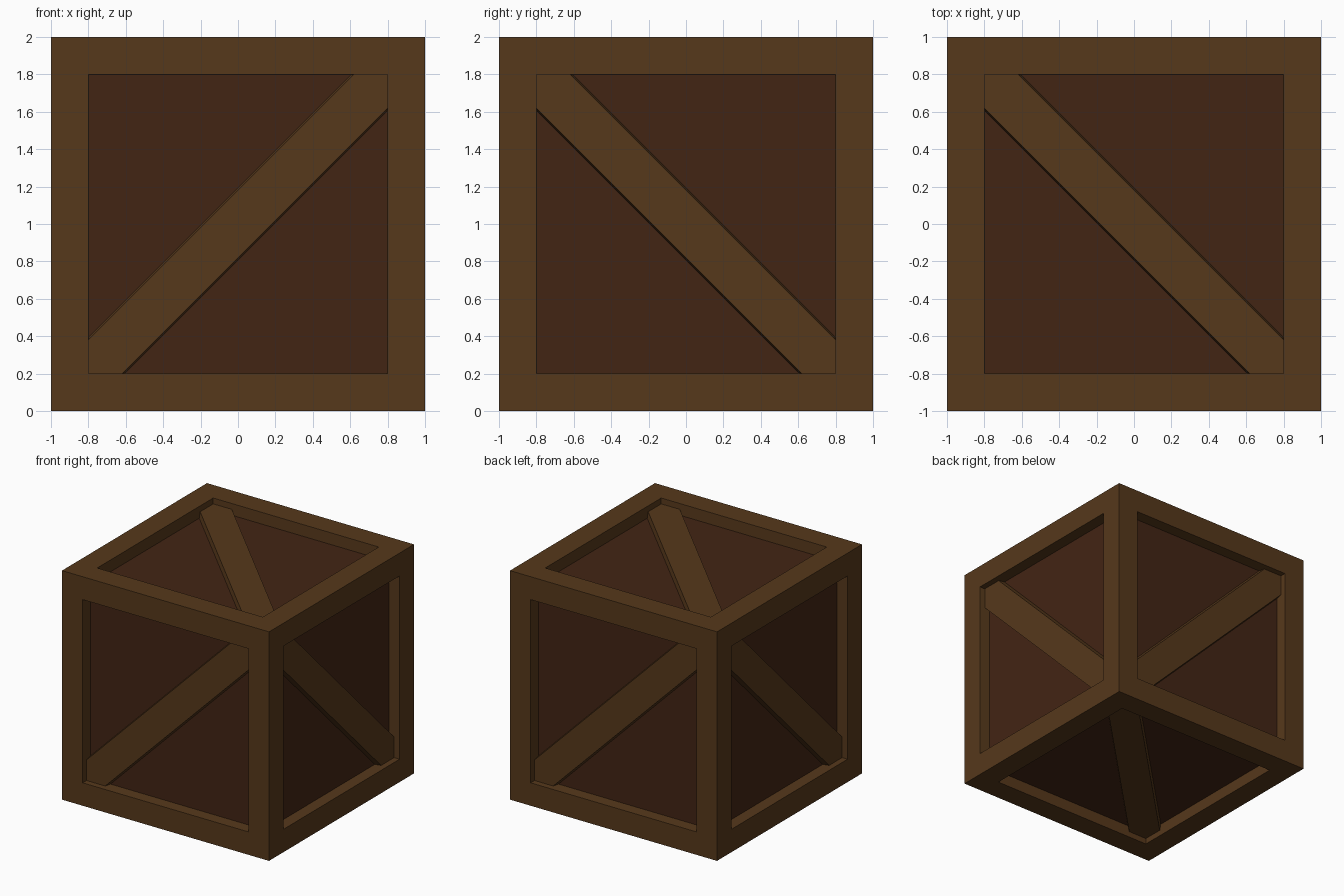
import bpy, bmesh
from mathutils import Vector

if "Cube" in bpy.data.objects:
    bpy.data.objects.remove(bpy.data.objects["Cube"])

CENTRE = Vector((0, 0, 1))
OPEN = 0.8          # half size of each framed opening


def material(name, rgb):
    m = bpy.data.materials.new(name)
    m.diffuse_color = (*rgb, 1)
    m.use_nodes = True
    m.node_tree.nodes["Principled BSDF"].inputs["Base Color"].default_value = m.diffuse_color
    return m


def finish(bm, name, mat):
    bmesh.ops.recalc_face_normals(bm, faces=bm.faces)
    me = bpy.data.meshes.new(name)
    bm.to_mesh(me)
    bm.free()
    me.materials.append(mat)
    ob = bpy.data.objects.new(name, me)
    ob.location = CENTRE
    bpy.context.collection.objects.link(ob)
    return ob


light_wood = material("light_wood", (0.093, 0.040, 0.011))
dark_wood = material("dark_wood", (0.055, 0.018, 0.007))

# Inner box whose sides are the recessed panels
bm = bmesh.new()
bmesh.ops.create_cube(bm, size=1.8)
finish(bm, "panels", dark_wood)

# Outer frame: inset every side, sink the openings, remove their floors
bm = bmesh.new()
bmesh.ops.create_cube(bm, size=2)
sides = bm.faces[:]
bmesh.ops.inset_individual(bm, faces=sides, thickness=0.2, use_even_offset=True)
bmesh.ops.inset_individual(bm, faces=sides, thickness=0.004, depth=-0.1,
                           use_even_offset=True)
bmesh.ops.delete(bm, geom=sides, context='FACES')
me = finish(bm, "frame", light_wood)


# Diagonal brace with pointed ends and slightly sloped long sides
def brace(name, normal, diagonal):
    n, d = Vector(normal), Vector(diagonal)
    p = n.cross(d)
    u, v = (d - p) / 2, (d + p) / 2
    bm = bmesh.new()
    rings = []
    for depth, w in ((0.89, 0.197), (0.95, 0.18)):
        a, b = OPEN, OPEN - w
        outline = [(-a, -a), (-b, -a), (a, b), (a, a), (b, a), (-a, -b)]
        rings.append([bm.verts.new(u * x + v * y + n * depth) for x, y in outline])
    low, high = rings
    bm.faces.new(high)
    bm.faces.new(low[::-1])
    for i in range(6):
        j = (i + 1) % 6
        bm.faces.new((low[i], low[j], high[j], high[i]))
    finish(bm, name, light_wood)


for name, normal, diagonal in (
    ("front_brace", (0, -1, 0), (1, 0, 1)),
    ("back_brace", (0, 1, 0), (-1, 0, 1)),
    ("right_brace", (1, 0, 0), (0, 1, -1)),
    ("left_brace", (-1, 0, 0), (0, -1, -1)),
    ("top_brace", (0, 0, 1), (1, -1, 0)),
    ("bottom_brace", (0, 0, -1), (1, 1, 0)),
):
    brace(name, normal, diagonal)
